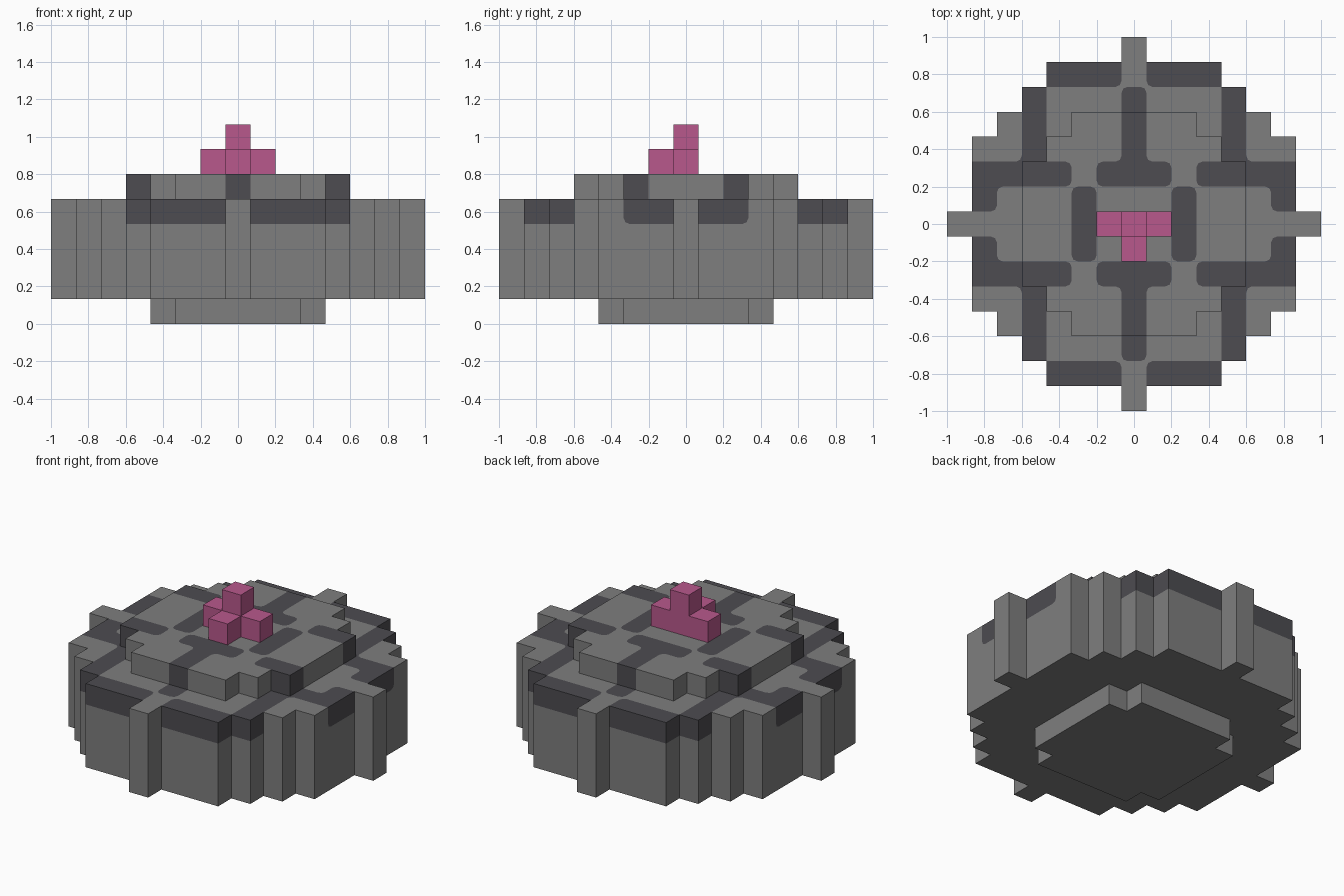
import bpy
import bmesh
from mathutils import Vector

if "Cube" in bpy.data.objects:
    bpy.data.objects.remove(bpy.data.objects["Cube"], do_unlink=True)

UNIT = 2 / 15      # edge of one block
ROUND = 0.24       # corner rounding of the painted pattern, in blocks
AXES = [Vector((1, 0, 0)), Vector((0, 1, 0)), Vector((0, 0, 1))]
CORNERS = [(-1, -1), (1, -1), (1, 1), (-1, 1)]


def material(name, rgb):
    mat = bpy.data.materials.new(name)
    mat.use_nodes = True
    mat.diffuse_color = (*rgb, 1)
    bsdf = mat.node_tree.nodes["Principled BSDF"]
    bsdf.inputs["Base Color"].default_value = (*rgb, 1)
    return mat


stone = material("stone grey", (0.21, 0.21, 0.21))
slate = material("dark slate", (0.074, 0.072, 0.082))
pink = material("crystal pink", (0.48, 0.098, 0.265))


def groove(x, y):
    """Dark paving pattern, mirrored in both directions."""
    x, y = abs(x), abs(y)
    return (y == 6 and 1 <= x <= 3          # outer rim, front and back
            or x == 6 and 1 <= y <= 2       # outer rim, sides
            or x == 4 and 3 <= y <= 5       # diagonal links
            or y == 2 and x <= 6 and x != 2  # long cross bands
            or x == 0 and 3 <= y <= 5       # centre spokes
            or x == 2 and y <= 1)           # inner ring


def stepped_disc(reach, low, high):
    """Blocks of a stepped round slab; reach is the half depth per column."""
    return {(x, y, z)
            for x in range(1 - len(reach), len(reach))
            for y in range(-reach[abs(x)], reach[abs(x)] + 1)
            for z in range(low, high)}


def key(v):
    return tuple(round(c) for c in v)


def add_patch(bm, blocks, shade, cell, n, a, b):
    """One exposed block face, its corners recoloured to round the pattern."""
    def seen(step):
        k = key(cell + step)
        if k in blocks and key(cell + step + n) not in blocks:
            return shade(*k)
        return None

    own = shade(*key(cell))
    centre = cell + n / 2 + AXES[2] / 2
    points = [centre + (a * s + b * t) / 2 for s, t in CORNERS]
    ring = []

    def face(coords, index):
        f = bm.faces.new([bm.verts.new(c * UNIT) for c in coords])
        f.material_index = index

    for i, (s, t) in enumerate(CORNERS):
        p = points[i]
        to_prev = (points[i - 1] - p) * ROUND
        to_next = (points[(i + 1) % 4] - p) * ROUND
        start, end = p + to_prev, p + to_next
        middle = p + (to_prev + to_next) * 0.293
        beside, above, across = seen(a * s), seen(b * t), seen(a * s + b * t)
        tip = own
        if own == 1 and beside == above == 0:
            tip = 0
        elif own == 0 and beside == above == across == 1:
            tip = 1
        face([start, p, end, middle], tip)
        ring += [start, middle, end]
    face(ring, own)


def build(name, blocks, mats, shade=lambda x, y, z: 0):
    """Skin a set of blocks and merge the flat areas of each colour."""
    bm = bmesh.new()
    for block in sorted(blocks):
        cell = Vector(block)
        for axis in range(3):
            a, b = AXES[(axis + 1) % 3], AXES[(axis + 2) % 3]
            for n, u, v in ((AXES[axis], a, b), (-AXES[axis], b, a)):
                if key(cell + n) not in blocks:
                    add_patch(bm, blocks, shade, cell, n, u, v)
    bmesh.ops.remove_doubles(bm, verts=bm.verts, dist=0.0005)
    bmesh.ops.dissolve_limit(bm, angle_limit=0.01, verts=bm.verts,
                             edges=bm.edges, delimit={'MATERIAL'})
    mesh = bpy.data.meshes.new(name)
    bm.to_mesh(mesh)
    bm.free()
    for mat in mats:
        mesh.materials.append(mat)
    obj = bpy.data.objects.new(name, mesh)
    bpy.context.collection.objects.link(obj)
    return obj


def paved(top):
    """The pattern colours only the uppermost layer of blocks."""
    return lambda x, y, z: int(z == top and groove(x, y))


# Foot, main drum with its four ribs, and the raised tier
build("foot_slab", stepped_disc([3, 3, 3, 2], 0, 1), [stone])
build("main_drum", stepped_disc([7, 6, 6, 6, 5, 4, 3, 0], 1, 5),
      [stone, slate], paved(4))
build("upper_tier", stepped_disc([4, 4, 4, 3, 2], 5, 6),
      [stone, slate], paved(5))

# Crystal cluster: a row of three, one in front, one on top
crystals = {(x, 0, 6) for x in (-1, 0, 1)} | {(0, -1, 6), (0, 0, 7)}
build("crystal_cluster", crystals, [pink])
